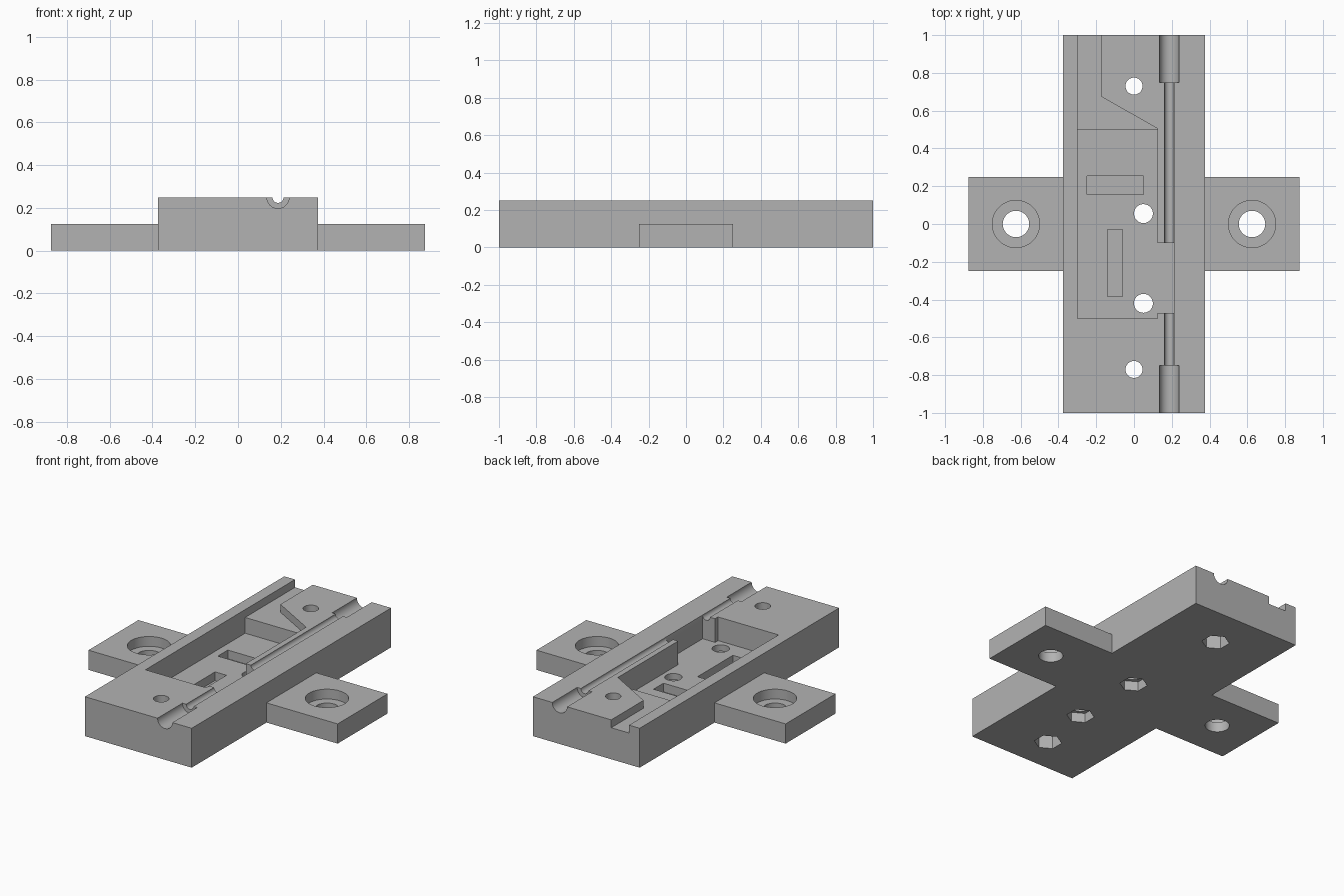
import bpy, bmesh, math

if "Cube" in bpy.data.objects:
    bpy.data.objects.remove(bpy.data.objects["Cube"], do_unlink=True)

grey = bpy.data.materials.new("plain grey")
grey.use_nodes = True
grey.diffuse_color = (0.45, 0.45, 0.45, 1)
bsdf = next(n for n in grey.node_tree.nodes if n.type == 'BSDF_PRINCIPLED')
bsdf.inputs["Base Color"].default_value = grey.diffuse_color


def prism(name, outline, z0, z1):
    """Extrude an xy outline from z0 to z1."""
    bm = bmesh.new()
    face = bm.faces.new([bm.verts.new((x, y, z0)) for x, y in outline])
    top = bmesh.ops.extrude_face_region(bm, geom=[face])["geom"]
    for v in top:
        if isinstance(v, bmesh.types.BMVert):
            v.co.z = z1
    bmesh.ops.recalc_face_normals(bm, faces=bm.faces)
    mesh = bpy.data.meshes.new(name)
    bm.to_mesh(mesh)
    bm.free()
    mesh.materials.append(grey)
    obj = bpy.data.objects.new(name, mesh)
    bpy.context.collection.objects.link(obj)
    return obj


def box(name, x0, x1, y0, y1, z0, z1):
    return prism(name, [(x0, y0), (x1, y0), (x1, y1), (x0, y1)], z0, z1)


def disc(name, x, y, r, z0, z1, sides=48):
    turn = math.pi / 2
    pts = [(x + r * math.cos(turn + math.tau * i / sides),
            y + r * math.sin(turn + math.tau * i / sides)) for i in range(sides)]
    return prism(name, pts, z0, z1)


def rod(name, x, z, r, y0, y1):
    """Cylinder lying along y."""
    obj = disc(name, 0, 0, r, 0, y1 - y0)
    for v in obj.data.vertices:
        v.co = (x + v.co.x, y0 + v.co.z, z + v.co.y)
    obj.data.flip_normals()
    bm = bmesh.new()
    bm.from_mesh(obj.data)
    bmesh.ops.recalc_face_normals(bm, faces=bm.faces)
    bm.to_mesh(obj.data)
    bm.free()
    return obj


def combine(target, tool, operation='DIFFERENCE'):
    mod = target.modifiers.new("cut", 'BOOLEAN')
    mod.operation = operation
    mod.solver = 'EXACT'
    mod.object = tool
    tool.hide_render = True
    bpy.context.view_layer.objects.active = target
    bpy.ops.object.modifier_apply(modifier=mod.name)
    bpy.data.objects.remove(tool, do_unlink=True)


# Main block with mounting ears on both sides
body = box("base_block", -0.375, 0.375, -1, 1, 0, 0.25)
combine(body, box("mounting_ears", -0.875, 0.875, -0.25, 0.25, 0, 0.125), 'UNION')

# Deep pocket with a side notch, and the shallow channel leading out the back
combine(body, prism("pocket", [
    (-0.3, -0.5), (0.125, -0.5), (0.125, -0.47), (0.212, -0.47),
    (0.212, -0.1), (0.125, -0.1), (0.125, 0.5), (-0.3, 0.5)], 0.1, 0.4))
combine(body, prism("channel", [
    (-0.3, 0.45), (0.125, 0.45), (0.125, 0.505), (-0.175, 0.675),
    (-0.175, 1.1), (-0.3, 1.1)], 0.2, 0.4))

# Blind slots in the pocket floor
combine(body, box("cross_slot", -0.25, 0.05, 0.155, 0.255, 0.045, 0.2))
combine(body, box("long_slot", -0.14, -0.06, -0.385, -0.03, 0.045, 0.2))

# Stepped round groove along the top
combine(body, rod("narrow_groove", 0.187, 0.25, 0.026, -1.1, 1.1))
for y0, y1 in ((-1.1, -0.75), (0.75, 1.1)):
    combine(body, rod("wide_groove", 0.187, 0.25, 0.052, y0, y1))

# Bolt holes with hexagonal nut recesses underneath
for x, y, r, depth in ((0, 0.73, 0.045, 0.1), (0, -0.77, 0.045, 0.1),
                       (0.05, 0.055, 0.05, 0.06), (0.05, -0.42, 0.05, 0.06)):
    combine(body, disc("bolt_hole", x, y, r, -0.1, 0.4))
    combine(body, disc("nut_recess", x, y, 0.08, -0.1, depth, 6))

# Counterbored ear holes
for x in (-0.625, 0.625):
    combine(body, disc("ear_hole", x, 0, 0.07, -0.1, 0.3))
    combine(body, disc("ear_counterbore", x, 0, 0.125, 0.0625, 0.3))

# Smooth the round walls, keep edges sharp
bpy.ops.object.select_all(action='DESELECT')
body.select_set(True)
bpy.context.view_layer.objects.active = body
bpy.ops.object.shade_smooth_by_angle(angle=math.radians(30))
